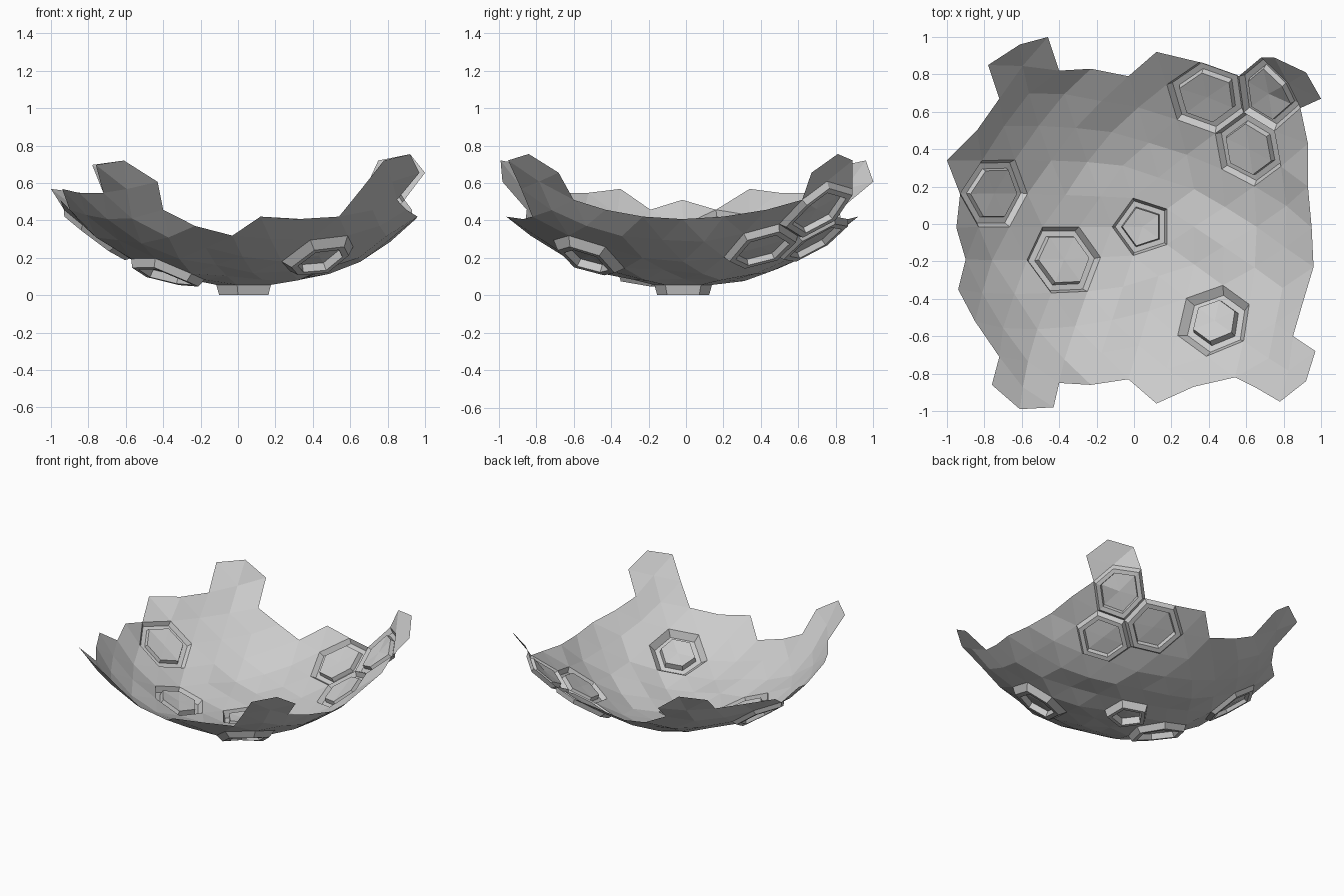
import bpy, bmesh, math, random
from mathutils import Vector

if "Cube" in bpy.data.objects:
    bpy.data.objects.remove(bpy.data.objects["Cube"])

random.seed(4)
R = 1.355
CX, CY, CZ = 0.045, -0.015, R + 0.046
CENTRE = Vector((CX, CY, CZ))

# Ragged rim seen from the top
OUTLINE = [(-.46, 1), (-.61, .96), (-.78, .85), (-.72, .67), (-.84, .5), (-1, .34),
           (-.93, .16), (-.95, -.02), (-.9, -.19), (-.94, -.35), (-.85, -.52),
           (-.72, -.71), (-.76, -.86), (-.61, -.99), (-.43, -.98), (-.4, -.85),
           (-.23, -.86), (-.03, -.83), (.12, -.96), (.32, -.87), (.54, -.82),
           (.66, -.88), (.78, -.95), (.92, -.84), (.97, -.68), (.85, -.6), (.9, -.43),
           (.96, -.23), (.95, -.02), (.93, .2), (.93, .43), (.89, .62), (1, .67),
           (.92, .81), (.75, .89), (.68, .89), (.56, .79), (.35, .865), (.12, .92),
           (-.03, .79), (-.23, .83), (-.4, .82)]
# Raised cells: x, y, height, lip outer and inner scale
CELLS = [(.045, -.015, .055, .9, .7), (-.37, -.2, .045, .9, .73),
         (.42, -.53, .045, .8, .62), (-.75, .17, .03, .9, .73),
         (.36, .67, .035, .9, .73), (.61, .4, .035, .9, .73), (.72, .69, .035, .9, .73)]


def inside(x, y, poly):
    hit = False
    for (ax, ay), (bx, by) in zip(poly, poly[1:] + poly[:1]):
        if (ay > y) != (by > y) and x < ax + (y - ay) * (bx - ax) / (by - ay):
            hit = not hit
    return hit


def nearest(verts, p):
    return min(verts, key=lambda v: (v.co.x - p[0]) ** 2 + (v.co.y - p[1]) ** 2)


# Geodesic sphere: split icosahedron, projected once
bm = bmesh.new()
bmesh.ops.create_icosphere(bm, subdivisions=1, radius=1)
for _ in range(3):
    bmesh.ops.subdivide_edges(bm, edges=bm.edges[:], cuts=1, use_grid_fill=True)
for v in bm.verts:
    v.co = CENTRE + v.co.normalized() * R

# Cut the bowl along the rim
low = [v for v in bm.verts if v.co.z < 0.78]
rim = [nearest(low, p) for p in OUTLINE]
poly = [(v.co.x, v.co.y) for v in rim]
drop = []
for f in bm.faces:
    c = f.calc_center_median()
    if c.z > 0.95 or not inside(c.x, c.y, poly):
        drop.append(f)
centres = [nearest(low, p) for p in CELLS]
bmesh.ops.delete(bm, geom=drop, context='FACES')

# Uneven facets and rim
for v, p in zip(rim, OUTLINE):
    if v.is_valid:
        v.co.x, v.co.y = p
fixed = set(v for v in rim if v.is_valid)
fixed |= {e.other_vert(centres[0]) for e in centres[0].link_edges}
for v in bm.verts:
    if v not in fixed and v not in centres:
        v.co += (v.co - CENTRE).normalized() * random.uniform(-.016, .016)

# Raised cells: tapered wall, lip, recess and fan floor
for c, (_, _, height, outer, inner) in zip(centres, CELLS):
    n = (c.co - CENTRE).normalized()
    u = n.orthogonal().normalized()
    w = n.cross(u)
    ring = [e.other_vert(c) for e in c.link_edges]
    ring.sort(key=lambda v: math.atan2((v.co - c.co).dot(w), (v.co - c.co).dot(u)))
    mid = sum((v.co for v in ring), Vector()) / len(ring)
    bmesh.ops.delete(bm, geom=[c], context='VERTS')
    base = ring
    k = len(ring)
    for scale, lift in ((outer, height), (inner, height), (inner - .04, .003)):
        new = [bm.verts.new(mid + (v.co - mid) * scale + n * lift) for v in base]
        for i in range(k):
            j = (i + 1) % k
            bm.faces.new((ring[i], ring[j], new[j], new[i]))
        ring = new
    hub = bm.verts.new(mid + n * .01)
    for i in range(k):
        bm.faces.new((ring[i], ring[(i + 1) % k], hub))

bmesh.ops.recalc_face_normals(bm, faces=bm.faces[:])
mesh = bpy.data.meshes.new("faceted_bowl")
bm.to_mesh(mesh)
bm.free()
bpy.context.collection.objects.link(bpy.data.objects.new("faceted_bowl", mesh))
